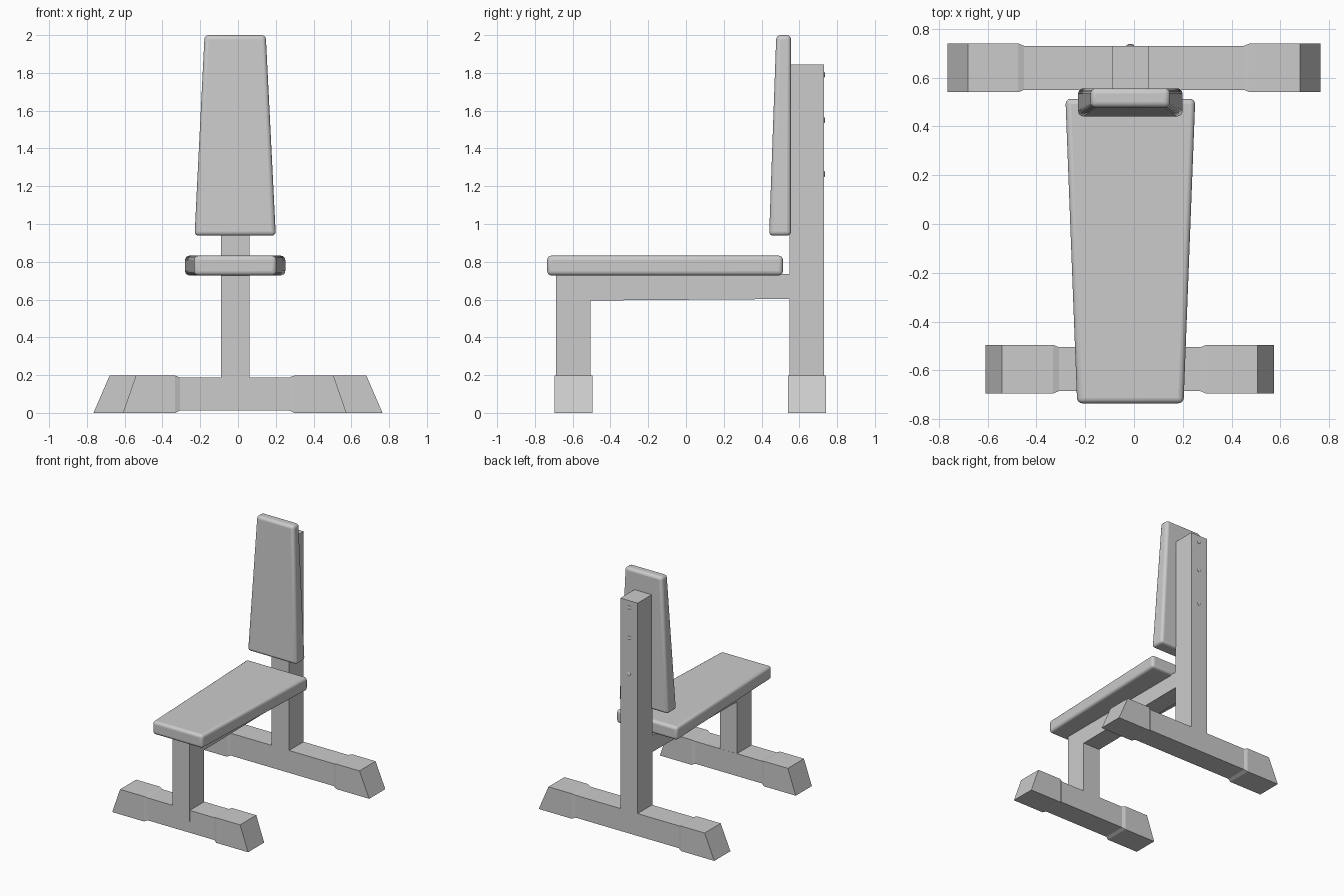
import bpy, bmesh, math
from mathutils import Vector

cube = bpy.data.objects.get("Cube")
if cube:
    bpy.data.objects.remove(cube, do_unlink=True)

grey = bpy.data.materials.new("plain grey")
grey.use_nodes = True
colour = (0.6, 0.6, 0.6, 1)
grey.diffuse_color = colour
grey.node_tree.nodes["Principled BSDF"].inputs["Base Color"].default_value = colour

CX = -0.015  # centre line of the frame and pads


def loft(name, rings):
    """Skin a list of equal-sized closed rings and cap both ends."""
    bm = bmesh.new()
    loops = [[bm.verts.new(p) for p in ring] for ring in rings]
    for a, b in zip(loops, loops[1:]):
        for i in range(len(a)):
            j = (i + 1) % len(a)
            bm.faces.new((a[i], a[j], b[j], b[i]))
    bm.faces.new(loops[0])
    bm.faces.new(loops[-1])
    bmesh.ops.recalc_face_normals(bm, faces=bm.faces)
    mesh = bpy.data.meshes.new(name)
    bm.to_mesh(mesh)
    bm.free()
    mesh.materials.append(grey)
    obj = bpy.data.objects.new(name, mesh)
    bpy.context.collection.objects.link(obj)
    return obj


def box_ring(x0, x1, y0, y1, z):
    return [(x0, y0, z), (x1, y0, z), (x1, y1, z), (x0, y1, z)]


def smooth(obj):
    bpy.ops.object.select_all(action="DESELECT")
    obj.select_set(True)
    bpy.context.view_layer.objects.active = obj
    bpy.ops.object.shade_smooth_by_angle(angle=math.radians(40))


def foot(name, cx, cy, bottom, top, step):
    """Cross foot with slanted ends and slightly thicker end caps."""
    half = [(step, step, 0.09, 0.012, 0.188),
            (step + 0.025, step + 0.025, 0.1, 0, 0.197),
            (bottom, top, 0.1, 0, 0.197)]
    rings = []
    for side, stations in ((-1, half[::-1]), (1, half)):
        for xb, xt, w, z0, z1 in stations:
            rings.append([(cx + side * xb, cy - w, z0), (cx + side * xb, cy + w, z0),
                          (cx + side * xt, cy + w, z1), (cx + side * xt, cy - w, z1)])
    return loft(name, rings)


def pad(name, rings):
    """Padded cushion with rounded edges."""
    obj = loft(name, rings)
    mod = obj.modifiers.new("rounded edges", "BEVEL")
    mod.width = 0.022
    mod.segments = 4
    smooth(obj)


# Feet
foot("rear_foot", 0, 0.64, 0.765, 0.68, 0.45)
foot("front_foot", -0.0175, -0.595, 0.592, 0.523, 0.29)

# Uprights
L, R = CX - 0.075, CX + 0.075
loft("rear_post", [box_ring(L, R, 0.547, 0.73, z) for z in (0.1, 1.845)])
loft("front_post", [box_ring(L, R, -0.688, -0.506, z) for z in (0.1, 0.735)])

# Rail under the seat
loft("seat_rail", [[(L, y, z), (R, y, z), (R, y, 0.735), (L, y, 0.735)]
                   for y, z in ((-0.506, 0.595), (0.547, 0.603))])

# Seat pad, wider towards the back
pad("seat_pad", [[(CX - w, y, 0.728), (CX + w, y, 0.728),
                  (CX + w, y, 0.832), (CX - w, y, 0.832)]
                 for y, w in ((-0.735, 0.218), (0.513, 0.266))])

# Backrest pad, tapering in width and thickness to the top
pad("backrest_pad", [box_ring(CX - w, CX + w, y, 0.556, z)
                     for z, w, y in ((0.938, 0.215, 0.44), (2.0, 0.162, 0.478))])

# Bolts on the back of the rear post
for i, z in enumerate((1.79, 1.55, 1.265)):
    rings = []
    for y, r in ((0.72, 0.015), (0.733, 0.015), (0.737, 0.009)):
        rings.append([Vector((CX + r * math.cos(a), y, z + r * math.sin(a)))
                      for a in (k * math.tau / 16 for k in range(16))])
    smooth(loft(f"bolt_{i + 1}", rings))
